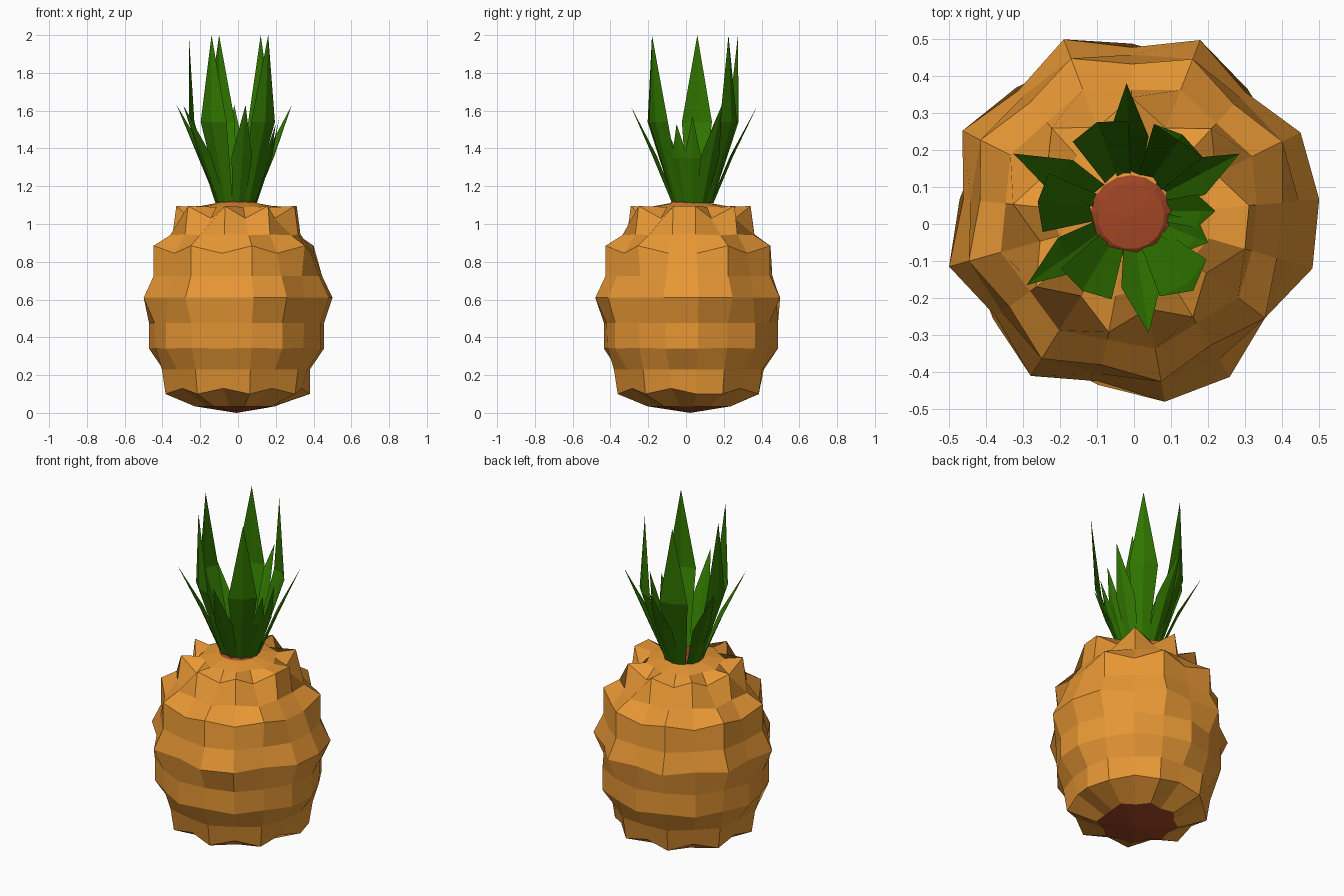
import bpy
from math import sin, cos, radians, pi, hypot

if "Cube" in bpy.data.objects:
    bpy.data.objects.remove(bpy.data.objects["Cube"])

CX, CY, N = -0.008, 0.022, 17
EVEN = set(range(0, N, 2))
ODD = set(range(1, N, 2))


def material(name, color):
    m = bpy.data.materials.new(name)
    m.diffuse_color = (*color, 1)
    m.use_nodes = True
    m.node_tree.nodes["Principled BSDF"].inputs["Base Color"].default_value = m.diffuse_color
    return m


ORANGE = material("rind_orange", (0.8, 0.31, 0.035))
BROWN = material("core_brown", (0.36, 0.06, 0.018))
GREEN = material("leaf_green", (0.03, 0.18, 0.0))


def make(name, verts, faces, mat):
    mesh = bpy.data.meshes.new(name)
    mesh.from_pydata(verts, [], faces)
    mesh.materials.append(mat)
    ob = bpy.data.objects.new(name, mesh)
    bpy.context.collection.objects.link(ob)


def ring(r0, z0, r1, z1, tips=EVEN):
    """Ring with scale tips (r0, z0) at the given columns, r1, z1 elsewhere."""
    out = []
    for i in range(N):
        a = radians(5) + 2 * pi * i / N
        r, z = (r0, z0) if i in tips else (r1, z1)
        out.append((CX + r * cos(a), CY + r * sin(a), z))
    return out


def skin(name, rings, mat, centre=None, flip=False):
    verts = [v for rg in rings for v in rg]
    faces = []
    for k in range(len(rings) - 1):
        for i in range(N):
            j = (i + 1) % N
            faces.append((k*N + i, k*N + j, k*N + N + j, k*N + N + i))
    if centre is not None:
        verts.append((CX, CY, centre))
        c, base = len(verts) - 1, (len(rings) - 1) * N
        faces += [(base + i, base + (i + 1) % N, c) for i in range(N)]
    if flip:
        faces = [f[::-1] for f in faces]
    make(name, verts, faces, mat)


# Rind: scale tips at alternating columns, narrower bands between them
MID = (ODD - {15}) | {0, 14, 16}
skin("rind", [
    ring(0.20, 0.035, 0.23, 0.035),
    ring(0.39, 0.10, 0.36, 0.13, ODD | {0}),
    ring(0.41, 0.23, 0.39, 0.23, ODD),
    ring(0.465, 0.34, 0.445, 0.345),
    ring(0.465, 0.475, 0.45, 0.475),
    ring(0.51, 0.61, 0.455, 0.61, MID),
    ring(0.455, 0.725, 0.435, 0.725, MID),
    ring(0.455, 0.885, 0.41, 0.845, ODD),
    ring(0.365, 0.94, 0.34, 0.945, ODD),
    ring(0.32, 1.095, 0.255, 1.03),
    ring(0.22, 1.09, 0.20, 1.09),
    ring(0.11, 1.11, 0.11, 1.11),
], ORANGE)

# Brown core showing at the crown and underneath
skin("crown_core", [ring(0.11, 1.11, 0.11, 1.11),
                    ring(0.09, 1.125, 0.09, 1.125)], BROWN, 1.13)
skin("base_core", [ring(0.20, 0.035, 0.23, 0.035)], BROWN, 0.0, flip=True)


def leaf(name, tip, mid_z, mid_r, base_w, mid_w, fold):
    """Folded blade: creased along the middle, widest at mid height."""
    dx, dy = tip[0] + 0.01, tip[1] - 0.035
    d = hypot(dx, dy)
    ux, uy = dx / d, dy / d

    def p(r, s, z):
        return (-0.01 + ux*r - uy*s, 0.035 + uy*r + ux*s, z)
    verts = [p(0.095, -base_w, 1.11), p(0.11, 0, 1.11), p(0.095, base_w, 1.11),
             p(mid_r - fold, -mid_w, mid_z), p(mid_r, 0, mid_z),
             p(mid_r - fold, mid_w, mid_z), tip]
    make(name, verts, [(0, 1, 4, 3), (1, 2, 5, 4), (3, 4, 6), (4, 5, 6)], GREEN)


# Tall upright leaves
for i, (x, y) in enumerate([(-0.26, 0.06), (-0.14, -0.18), (-0.10, 0.275),
                            (0.12, 0.225), (0.16, -0.18)]):
    leaf(f"tall_leaf_{i+1}", (x, y, 2.0), 1.54, 0.25, 0.037, 0.08, 0.02)

# Shorter leaves leaning outward
for i, (x, y) in enumerate([(-0.02, 0.38), (0.285, 0.19), (0.04, -0.295),
                            (-0.29, -0.165), (-0.325, 0.19)]):
    leaf(f"short_leaf_{i+1}", (x, y, 1.63), 1.36, 0.215, 0.033, 0.055, 0.015)

# Small upright pair on the right
for i, (x, y, z) in enumerate([(0.20, -0.05, 1.53), (0.22, 0.035, 1.57)]):
    leaf(f"small_leaf_{i+1}", (x, y, z), 1.35, 0.19, 0.03, 0.045, 0.01)
